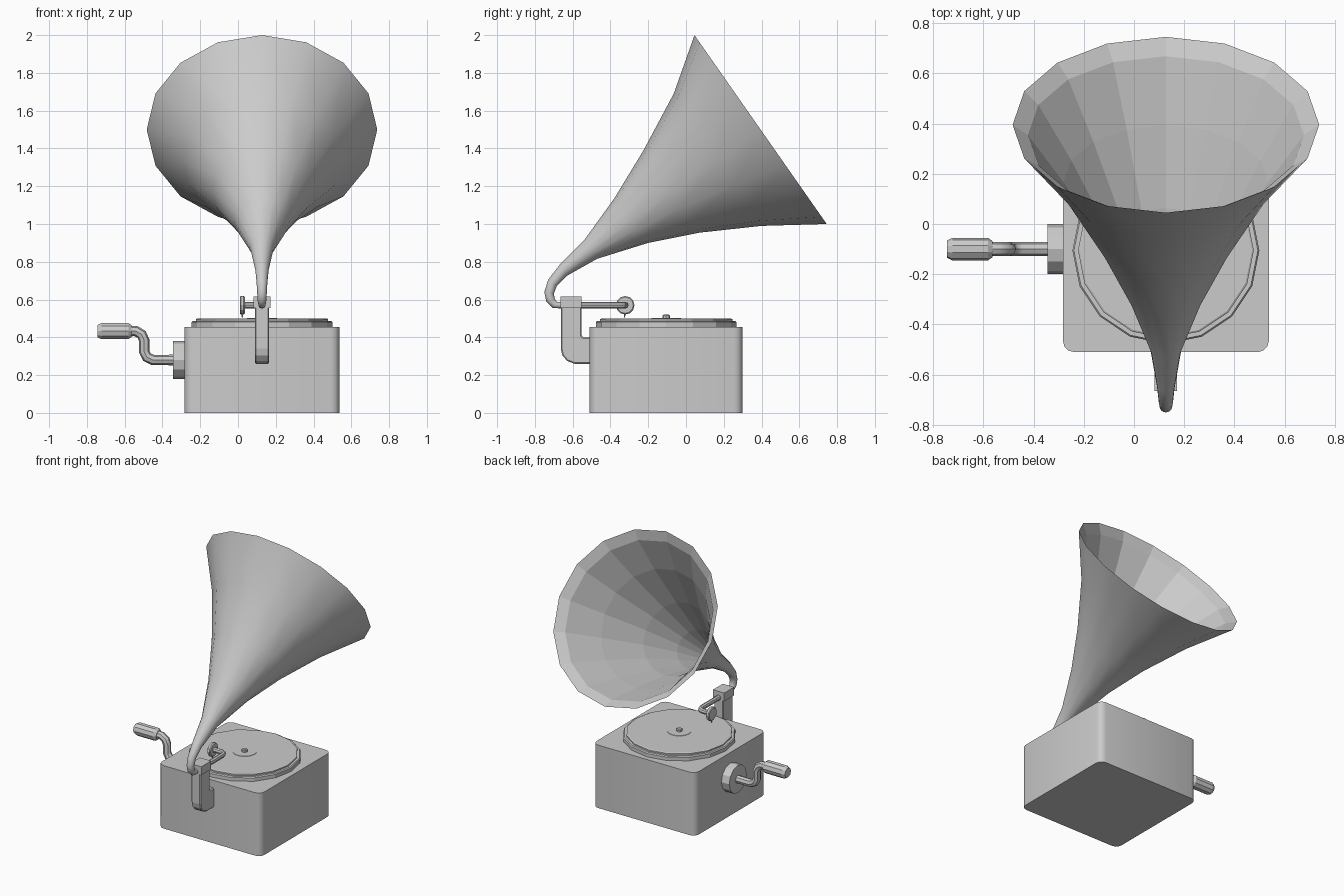
import bpy, bmesh, math
from mathutils import Vector

if "Cube" in bpy.data.objects:
    bpy.data.objects.remove(bpy.data.objects["Cube"])

CX = 0.127          # horn, turntable and box share this x


def finish(name, bm, smooth=None):
    bmesh.ops.recalc_face_normals(bm, faces=bm.faces)
    me = bpy.data.meshes.new(name)
    bm.to_mesh(me)
    bm.free()
    ob = bpy.data.objects.new(name, me)
    bpy.context.collection.objects.link(ob)
    if smooth:
        bpy.ops.object.select_all(action='DESELECT')
        ob.select_set(True)
        bpy.context.view_layer.objects.active = ob
        bpy.ops.object.shade_smooth_by_angle(angle=math.radians(smooth))
    return ob


def loft(name, rings, sides, smooth=None, caps=(True, True)):
    """Skin rings given as (centre, u axis, v axis, radius)."""
    bm = bmesh.new()
    loops = []
    for c, u, v, r in rings:
        angles = [2 * math.pi * i / sides for i in range(sides)]
        loops.append([bm.verts.new(c + (u * math.cos(a) + v * math.sin(a)) * r) for a in angles])
    for a, b in zip(loops, loops[1:]):
        for i in range(sides):
            j = (i + 1) % sides
            bm.faces.new((a[i], a[j], b[j], b[i]))
    for use, loop in zip(caps, (loops[0], loops[-1])):
        if use:
            bm.faces.new(loop)
    return finish(name, bm, smooth)


def tube(name, path, sides, flat_axis, smooth=40):
    """Round tube along a planar path of (x, y, z, radius)."""
    pts = [Vector(p[:3]) for p in path]
    n = Vector(flat_axis)
    rings = []
    for i, p in enumerate(pts):
        t = Vector()
        if i > 0:
            t += (p - pts[i - 1]).normalized()
        if i < len(pts) - 1:
            t += (pts[i + 1] - p).normalized()
        rings.append((p, n, n.cross(t.normalized()), path[i][3]))
    return loft(name, rings, sides, smooth)


def lathe(name, base, axis, profile, sides, smooth=None):
    """Turned part: profile of (distance along axis, radius)."""
    base, axis = Vector(base), Vector(axis)
    u = Vector((0, 1, 0)) if abs(axis.x) > 0.5 else Vector((1, 0, 0))
    return loft(name, [(base + axis * d, u, axis.cross(u), r) for d, r in profile], sides, smooth)


def prism(name, outline, axis, lo, hi, smooth=None):
    """Extrude a 2D outline along x (outline in y,z) or z (outline in x,y)."""
    bm = bmesh.new()
    put = (lambda p, d: (d, *p)) if axis == 'x' else (lambda p, d: (*p, d))
    a, b = ([bm.verts.new(put(p, d)) for p in outline] for d in (lo, hi))
    bm.faces.new(a)
    bm.faces.new(b)
    for i in range(len(a)):
        j = (i + 1) % len(a)
        bm.faces.new((a[i], a[j], b[j], b[i]))
    return finish(name, bm, smooth)


def horn_ring(pair, inset=0.0):
    top, low = (Vector((CX, y, z)) for y, z in pair)
    u = top - low
    return ((top + low) / 2, u.normalized(), Vector((1, 0, 0)), u.length / 2 - inset)


# box with rounded upright corners
x0, x1, y0, y1, rad = -0.283, 0.537, -0.51, 0.30, 0.045
outline = []
for k, (cx, cy) in enumerate(((x1 - rad, y1 - rad), (x0 + rad, y1 - rad),
                              (x0 + rad, y0 + rad), (x1 - rad, y0 + rad))):
    for s in range(4):
        a = math.radians(90 * k + 30 * s)
        outline.append((cx + rad * math.cos(a), cy + rad * math.sin(a)))
prism("box", outline, 'z', 0, 0.455, 35)

# turntable, record, label and spindle
Z = (0, 0, 1)
deck = (CX, -0.105, 0)
lathe("turntable", deck, Z, [(0.45, 0.372), (0.48, 0.372), (0.487, 0.366)], 16)
lathe("record", deck, Z, [(0.486, 0.35), (0.496, 0.35), (0.5, 0.343)], 16)
lathe("record_label", deck, Z, [(0.499, 0.08), (0.502, 0.078)], 16)
lathe("spindle", deck, Z, [(0.5, 0.02), (0.515, 0.02), (0.52, 0.014)], 8)

# horn: side profile as (upper, lower) point pairs in y,z
horn = [((0.045, 2.0), (0.745, 1.0)), ((-0.065, 1.69), (0.40, 0.99)),
        ((-0.225, 1.39), (0.07, 0.954)), ((-0.38, 1.135), (-0.20, 0.90)),
        ((-0.535, 0.92), (-0.47, 0.816)), ((-0.668, 0.785), (-0.63, 0.726)),
        ((-0.73, 0.705), (-0.685, 0.67)), ((-0.75, 0.64), (-0.70, 0.63)),
        ((-0.74, 0.59), (-0.695, 0.605)), ((-0.705, 0.556), (-0.685, 0.588)),
        ((-0.65, 0.552), (-0.65, 0.588))]
loft("horn", [horn_ring(p) for p in horn], 16, 50, (False, True))

# faceted lining with a narrow lip at the mouth
lip = ((0.04, 1.922), (0.668, 1.02))
lining = [horn_ring(horn[0]), horn_ring(lip)] + [horn_ring(p, 0.012) for p in horn[1:6]]
loft("horn_lining", lining, 16, None, (False, True))

# tone arm turning sideways into the sound head, with needle
arm = [(CX, -0.67), (CX, -0.36), (0.117, -0.333), (0.09, -0.322), (0.03, -0.322)]
tube("tone_arm", [(x, y, 0.57, 0.018) for x, y in arm], 8, Z)
lathe("sound_head", (0.01, -0.322, 0.57), (1, 0, 0),
      [(0, 0.043), (0.005, 0.049), (0.02, 0.049), (0.026, 0.043)], 12)
lathe("needle", (0.023, -0.325, 0.505), Z, [(0, 0.003), (0.03, 0.006)], 6)

# bracket holding the horn behind the box
bracket = [(-0.50, 0.26), (-0.59, 0.26), (-0.63, 0.275), (-0.655, 0.305), (-0.663, 0.34),
           (-0.663, 0.575), (-0.553, 0.575), (-0.553, 0.41), (-0.545, 0.40), (-0.50, 0.40)]
ob = prism("bracket", bracket, 'x', CX - 0.037, CX + 0.037)
bev = ob.modifiers.new("soft_edges", 'BEVEL')
bev.width, bev.segments = 0.012, 1
collar = [(-0.665, 0.555), (-0.665, 0.615), (-0.553, 0.615), (-0.553, 0.555)]
prism("bracket_collar", collar, 'x', CX - 0.045, CX + 0.045)

# crank: hub, bent rod and grip
left = (-1, 0, 0)
lathe("crank_hub", (-0.27, -0.1, 0.28), left, [(0, 0.1), (0.075, 0.1)], 12)
rod = [(-0.33, 0.28), (-0.45, 0.28), (-0.482, 0.295), (-0.497, 0.325), (-0.497, 0.385),
       (-0.51, 0.415), (-0.54, 0.433), (-0.59, 0.433)]
tube("crank_rod", [(x, -0.1, z, 0.028) for x, z in rod], 8, (0, 1, 0))
lathe("crank_grip", (-0.563, -0.1, 0.433), left,
      [(0, 0.032), (0.018, 0.045), (0.16, 0.045), (0.182, 0.034)], 10)
